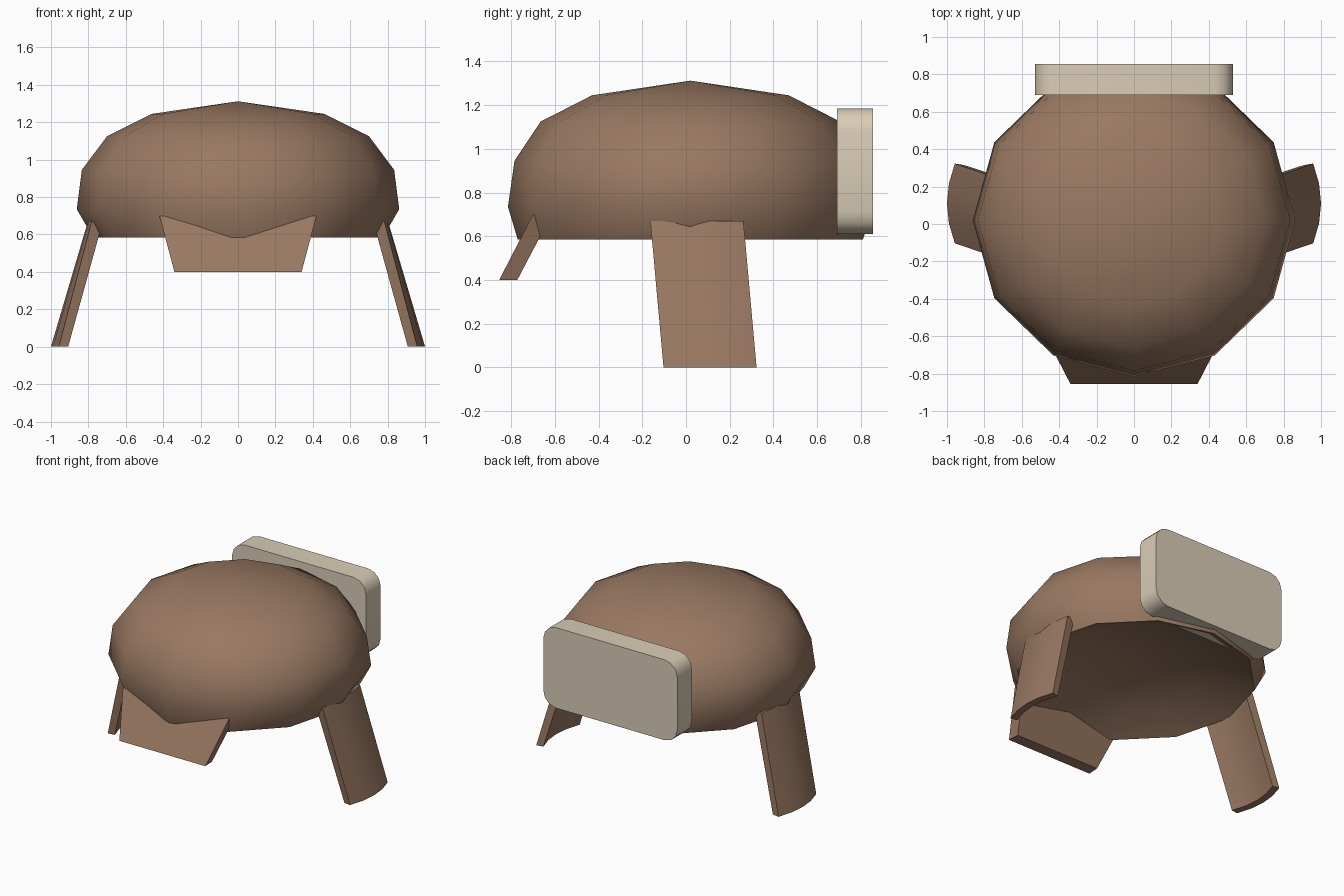
import bpy, bmesh, math

if "Cube" in bpy.data.objects:
    bpy.data.objects.remove(bpy.data.objects["Cube"])


def material(name, rgb):
    m = bpy.data.materials.new(name)
    m.diffuse_color = (*rgb, 1)
    m.use_nodes = True
    m.node_tree.nodes["Principled BSDF"].inputs["Base Color"].default_value = m.diffuse_color
    return m


BROWN = material("brown leather", (0.32, 0.19, 0.122))
CREAM = material("cream fleece", (0.70, 0.61, 0.47))


def loft(name, rings, mat, angle=45, tip=None, base=None):
    """Skin a list of equal-length closed rings; each end is a cap or a point."""
    bm = bmesh.new()
    vs = [[bm.verts.new(p) for p in ring] for ring in rings]
    n = len(vs[0])
    for a, b in zip(vs, vs[1:]):
        for i in range(n):
            j = (i + 1) % n
            bm.faces.new((a[i], a[j], b[j], b[i]))
    for ring, point in ((vs[0][::-1], base), (vs[-1], tip)):
        if point:
            t = bm.verts.new(point)
            for i in range(n):
                bm.faces.new((ring[i], ring[(i + 1) % n], t))
        else:
            bm.faces.new(ring)
    bmesh.ops.recalc_face_normals(bm, faces=bm.faces)
    me = bpy.data.meshes.new(name)
    bm.to_mesh(me)
    bm.free()
    ob = bpy.data.objects.new(name, me)
    bpy.context.collection.objects.link(ob)
    me.materials.append(mat)
    bpy.ops.object.select_all(action="DESELECT")
    ob.select_set(True)
    bpy.context.view_layer.objects.active = ob
    bpy.ops.object.shade_smooth_by_angle(angle=math.radians(angle))
    return ob


# Crown: twelve-sided squashed dome with a shallow hollow underneath (radius x, radius y, z)
profile = [(0.52, 0.53, 0.70), (0.775, 0.79, 0.585), (0.862, 0.835, 0.735),
           (0.835, 0.805, 0.945), (0.70, 0.685, 1.125), (0.46, 0.45, 1.245)]
steps = [math.radians(30 * i) for i in range(12)]
loft("crown", [[(rx * math.cos(a), 0.02 + ry * math.sin(a), z) for a in steps]
               for rx, ry, z in profile], BROWN,
     tip=(0, 0.02, 1.312), base=(0, 0.02, 0.77))

# Ear flaps: slightly bowed slabs leaning outward, flatter where they meet the crown
for side, label in ((-1, "left"), (1, "right")):
    def section(z, bow, thick):
        x, y = 1 - 0.295 * z, 0.11 - 0.09 * z
        ts = (-1, -0.5, 0, 0.5, 1)
        outer = [(x - bow * t * t, y + 0.213 * t) for t in ts]
        inner = [(x - bow * t * t - thick, y + 0.205 * t) for t in ts[::-1]]
        return [(side * px, py, z) for px, py in outer + inner]
    loft("ear_flap_" + label,
         [section(0, 0.042, 0.05), section(0.67, 0.02, 0.06)], BROWN, 40)

# Front flap: tapered slab leaning forward
loft("front_flap", [
    [(-w0, y0, z0), (w0, y0, z0), (w1, y1, z1), (-w1, y1, z1)]
    for w0, y0, z0, w1, y1, z1 in [(0.34, -0.855, 0.40, 0.335, -0.772, 0.40),
                                   (0.42, -0.70, 0.70, 0.41, -0.63, 0.67)]
], BROWN, 30)

# Back pad: rounded rectangle extruded along y
r, hx, hz, zc = 0.10, 0.53, 0.2875, 0.8975
outline = []
for k, (sx, sz) in enumerate(((1, 1), (-1, 1), (-1, -1), (1, -1))):
    for s in range(4):
        a = math.radians(90 * k + 30 * s)
        outline.append((sx * (hx - r) + r * math.cos(a),
                        zc + sz * (hz - r) + r * math.sin(a)))
loft("back_pad", [[(x, y, z) for x, z in outline] for y in (0.69, 0.855)],
     CREAM, 40)
